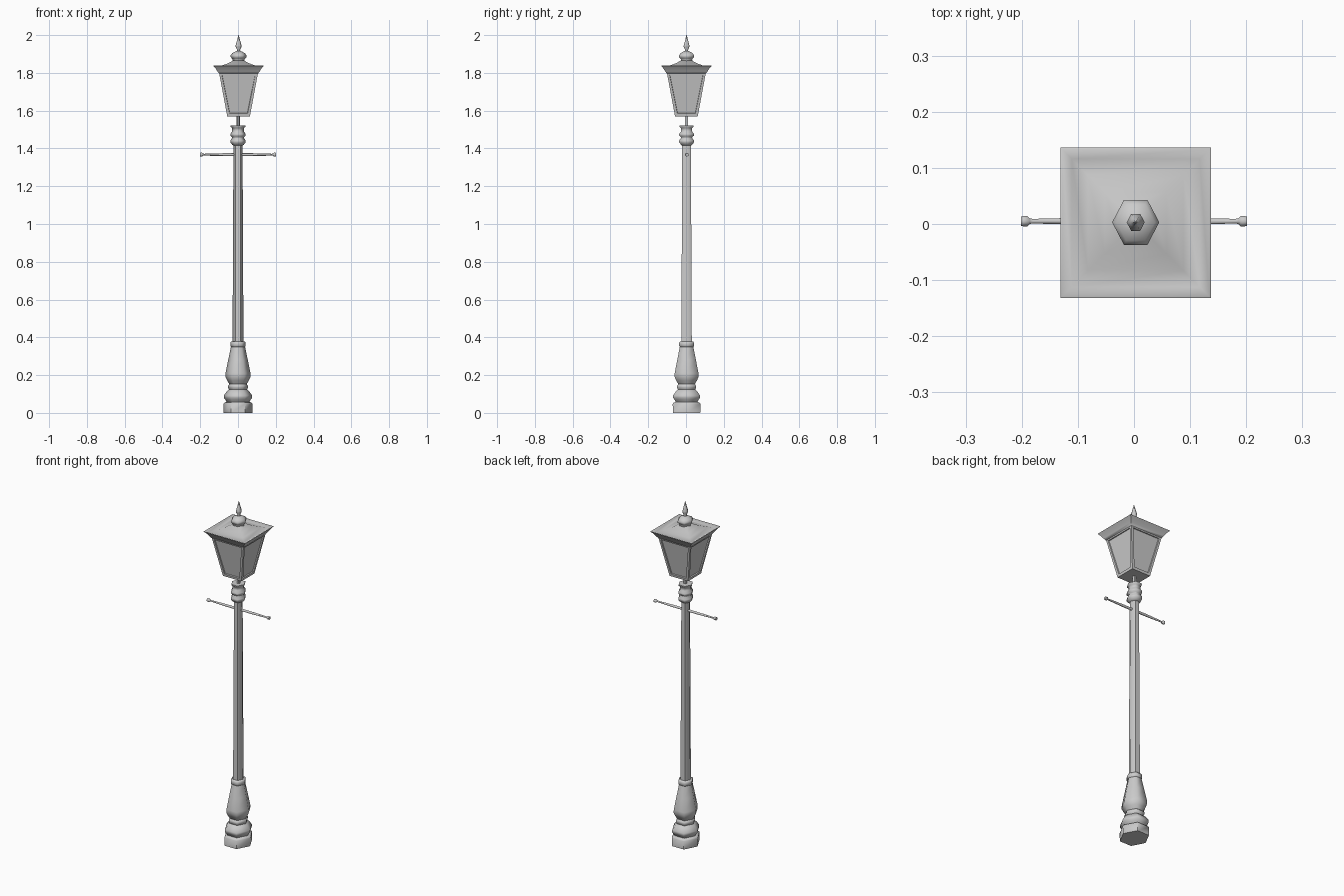
import bpy, bmesh
from math import sin, cos, pi, radians, sqrt

if "Cube" in bpy.data.objects:
    bpy.data.objects.remove(bpy.data.objects["Cube"])


def finish(bm, name, angle):
    bmesh.ops.recalc_face_normals(bm, faces=bm.faces)
    mesh = bpy.data.meshes.new(name)
    bm.to_mesh(mesh)
    bm.free()
    ob = bpy.data.objects.new(name, mesh)
    bpy.context.collection.objects.link(ob)
    bpy.ops.object.select_all(action='DESELECT')
    ob.select_set(True)
    bpy.context.view_layer.objects.active = ob
    bpy.ops.object.shade_smooth_by_angle(angle=radians(angle))
    return ob


def loft(profile, n, cx=0.0, cy=0.0, stretch=1.0, phase=0.0):
    """Sweep (radius, z) pairs around z with n sides, capped at both ends."""
    bm = bmesh.new()
    rings = [[bm.verts.new((cx + r * cos(phase + 2 * pi * i / n),
                            cy + r * stretch * sin(phase + 2 * pi * i / n), z))
              for i in range(n)] for r, z in profile]
    for a, b in zip(rings, rings[1:]):
        for i in range(n):
            j = (i + 1) % n
            bm.faces.new((a[i], a[j], b[j], b[i]))
    bm.faces.new(rings[0][::-1])
    bm.faces.new(rings[-1])
    return bm


def hexagonal(name, profile, cx=0.0, angle=62):
    return finish(loft(profile, 6, cx, 0.003, 1.1), name, angle)


def square(profile):
    return loft([(r * sqrt(2), z) for r, z in profile], 4, 0.003, 0.002, 1.0, pi / 4)


# Turned base with plinth, rings and vase
hexagonal("base", [(.076, 0), (.077, .048), (.072, .054), (.061, .058), (.066, .068),
                   (.075, .08), (.075, .092), (.058, .116), (.048, .124), (.053, .134),
                   (.053, .144), (.046, .152), (.058, .172), (.067, .192), (.066, .21),
                   (.052, .28), (.037, .352)])
hexagonal("base_collar", [(.036, .348), (.041, .354), (.041, .372), (.036, .378)])

# Tapered pole
hexagonal("pole", [(.029, .37), (.024, 1.425)])

# Ringed capital and the thin stem under the lantern
hexagonal("capital", [(.025, 1.415), (.031, 1.42), (.041, 1.432), (.041, 1.442),
                      (.031, 1.455), (.032, 1.46), (.041, 1.468), (.041, 1.477),
                      (.031, 1.49), (.031, 1.508), (.039, 1.515), (.039, 1.521)])
hexagonal("stem", [(.009, 1.515), (.009, 1.58)], cx=0.002)

# Ladder bar with end knobs, revolved then laid along x
bar = loft([(.010, -.201), (.011, -.198), (.011, -.19), (.006, -.186), (.005, -.18),
            (.008, -.08), (.008, .08), (.005, .18), (.006, .186), (.011, .19),
            (.011, .198), (.010, .201)], 6)
for v in bar.verts:
    v.co = (v.co.z, v.co.y * .95 + .005, v.co.x * .95 + 1.367)
finish(bar, "ladder_bar", 62)

# Lantern body with recessed glass panels
body = square([(.06, 1.57), (.103, 1.8)])
body.normal_update()
sides = [f for f in body.faces if abs(f.normal.z) < .6]
bmesh.ops.recalc_face_normals(body, faces=body.faces)
bmesh.ops.inset_individual(body, faces=sides, thickness=.019, depth=0)
bmesh.ops.inset_individual(body, faces=sides, thickness=.002, depth=-.006)
finish(body, "lantern_body", 30)

# Flared eave and shallow concave roof
finish(square([(.098, 1.792), (.104, 1.797), (.112, 1.808), (.122, 1.824), (.134, 1.837),
               (.131, 1.839), (.114, 1.831), (.085, 1.84), (.055, 1.851),
               (.028, 1.866)]), "lantern_roof", 60)

# Finial: dome and spike
hexagonal("finial_dome", [(.026, 1.855), (.033, 1.862), (.031, 1.871), (.036, 1.877),
                          (.042, 1.884), (.042, 1.893), (.034, 1.904), (.018, 1.913),
                          (.009, 1.916)], cx=.003)
hexagonal("finial_spike", [(.011, 1.91), (.008, 1.922), (.016, 1.938), (.016, 1.945),
                           (.010, 1.965), (.001, 2.0)], cx=.003)
